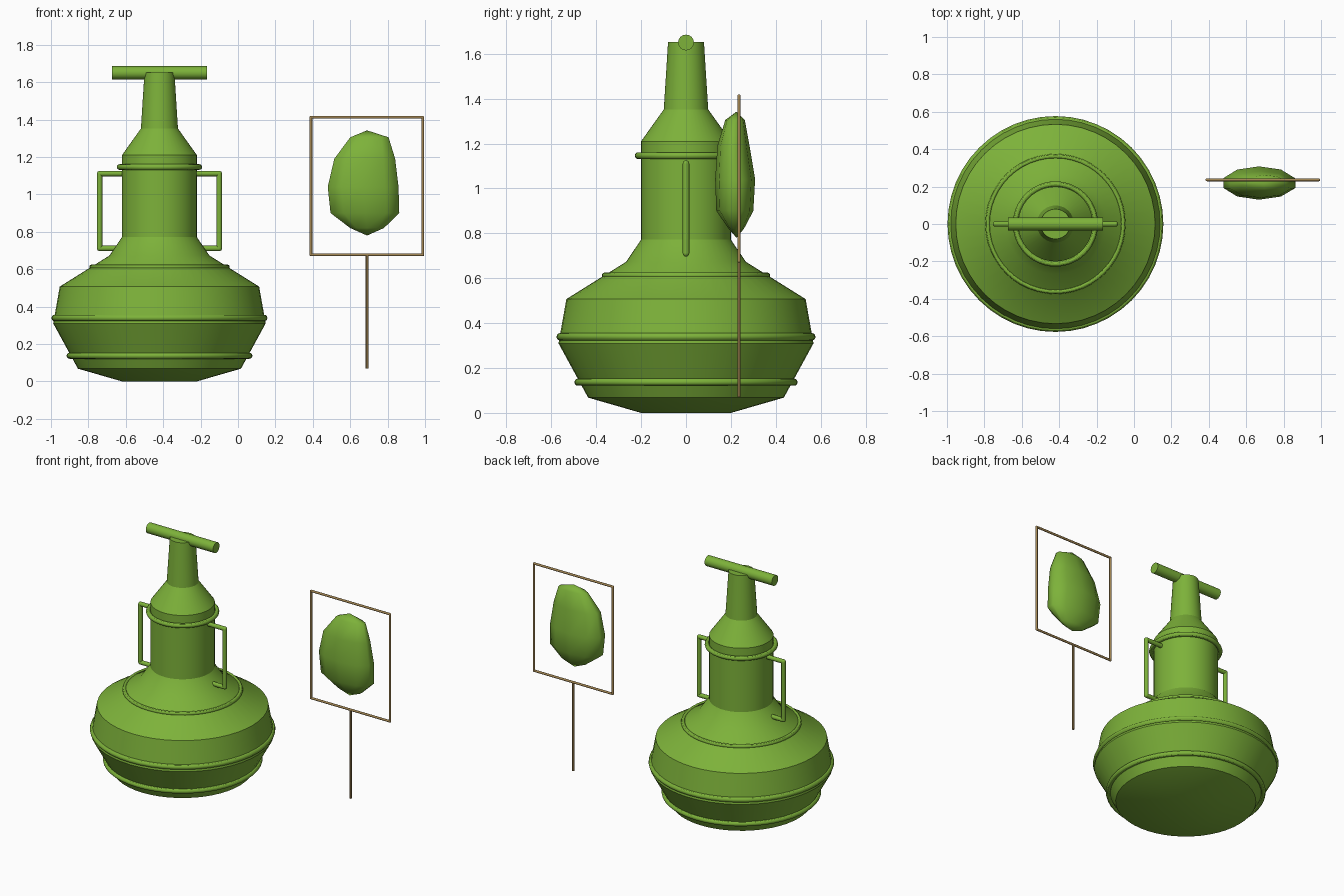
import bpy, bmesh, math
from mathutils import Vector

if "Cube" in bpy.data.objects:
    bpy.data.objects.remove(bpy.data.objects["Cube"])

CX = -0.42      # flask axis
SY = 0.236      # sign plane


def material(name, rgb):
    m = bpy.data.materials.new(name)
    m.diffuse_color = (*rgb, 1)
    m.use_nodes = True
    m.node_tree.nodes["Principled BSDF"].inputs["Base Color"].default_value = m.diffuse_color
    return m


green = material("leaf green", (0.205, 0.445, 0.042))
tan = material("tan wood", (0.36, 0.235, 0.085))


def finish(name, bm, mat, angle=30):
    bmesh.ops.remove_doubles(bm, verts=bm.verts, dist=1e-5)
    bmesh.ops.recalc_face_normals(bm, faces=bm.faces)
    me = bpy.data.meshes.new(name)
    bm.to_mesh(me)
    bm.free()
    me.materials.append(mat)
    ob = bpy.data.objects.new(name, me)
    bpy.context.collection.objects.link(ob)
    bpy.ops.object.select_all(action='DESELECT')
    ob.select_set(True)
    bpy.context.view_layer.objects.active = ob
    bpy.ops.object.shade_smooth_by_angle(angle=math.radians(angle))
    return ob


def lathe(name, profile, mat, closed=False, steps=48):
    """Spin an (r, z) profile around the flask axis."""
    bm = bmesh.new()
    vs = [bm.verts.new((CX + r, 0, z)) for r, z in profile]
    es = [bm.edges.new(p) for p in zip(vs, vs[1:])]
    if closed:
        es.append(bm.edges.new((vs[-1], vs[0])))
    bmesh.ops.spin(bm, geom=vs + es, cent=(CX, 0, 0), axis=(0, 0, 1),
                   angle=math.tau, steps=steps, use_duplicate=False)
    return finish(name, bm, mat)


def rods(name, points, radius, mat, closed=False, sides=12):
    """Round rods joined by ball corners along a path."""
    bm = bmesh.new()
    pts = [Vector(p) for p in points]
    for p in pts:
        b = bmesh.ops.create_uvsphere(bm, u_segments=sides, v_segments=8, radius=radius)
        bmesh.ops.translate(bm, verts=b["verts"], vec=p)
    for a, b in zip(pts, pts[1:] + (pts[:1] if closed else [])):
        add_rod(bm, a, b, radius, sides)
    return finish(name, bm, mat, 40)


def add_rod(bm, a, b, radius, sides):
    d = b - a
    c = bmesh.ops.create_cone(bm, cap_ends=True, segments=sides, radius1=radius,
                              radius2=radius, depth=d.length)
    rot = d.to_track_quat('Z', 'Y').to_matrix()
    bmesh.ops.rotate(bm, verts=c["verts"], cent=(0, 0, 0), matrix=rot)
    bmesh.ops.translate(bm, verts=c["verts"], vec=(a + b) / 2)


# Flask body
lathe("flask_body", [(0, 0), (0.2, 0), (0.436, 0.068), (0.568, 0.31), (0.533, 0.507),
                     (0.267, 0.673), (0.2, 0.772), (0.2, 1.21), (0.099, 1.352),
                     (0.08, 1.652), (0, 1.652)], green)

# Raised bands
for name, R, z, r in (("lower_band", 0.481, 0.137, 0.016), ("belly_band", 0.56, 0.339, 0.017),
                      ("shoulder_band", 0.362, 0.612, 0.013), ("neck_band", 0.213, 1.146, 0.015)):
    lathe(name, [(R + r * math.cos(t * math.tau / 12), z + r * math.sin(t * math.tau / 12))
                 for t in range(12)], green, closed=True)

# Side handles, mirrored
for side, s in (("left", -1), ("right", 1)):
    rods(side + "_handle", [(CX + s * x, 0, z) for x, z in
                            ((0.19, 1.111), (0.32, 1.111), (0.32, 0.711), (0.23, 0.711))],
         0.0145, green)

# Top cross bar
bm = bmesh.new()
add_rod(bm, Vector((CX - 0.255, 0, 1.65)), Vector((CX + 0.255, 0, 1.65)), 0.035, 24)
finish("top_bar", bm, green)

# Sign frame and post
rods("sign_frame", [(0.39, SY, 0.677), (0.988, SY, 0.677), (0.988, SY, 1.412),
                    (0.39, SY, 1.412)], 0.0075, tan, closed=True)
bm = bmesh.new()
add_rod(bm, Vector((0.69, SY, 0.07)), Vector((0.69, SY, 0.677)), 0.0075, 12)
finish("sign_post", bm, tan)

# Faceted pebble inside the frame: rings of (z, x min, x max, y min, y max)
rings = [(0.82, 0.60, 0.78, 0.19, 0.258), (0.90, 0.495, 0.862, 0.135, 0.30),
         (1.04, 0.48, 0.858, 0.13, 0.308), (1.19, 0.515, 0.84, 0.14, 0.283),
         (1.305, 0.60, 0.805, 0.175, 0.262)]
N = 10
bm = bmesh.new()
loops = []
for z, x0, x1, y0, y1 in rings:
    loops.append([bm.verts.new(((x0 + x1) / 2 + (x1 - x0) / 1.9 * math.cos((i + .5) * math.tau / N),
                                (y0 + y1) / 2 + (y1 - y0) / 2 * math.sin((i + .5) * math.tau / N), z))
                  for i in range(N)])
for a, b in zip(loops, loops[1:]):
    for i in range(N):
        j = (i + 1) % N
        bm.faces.new((a[i], a[j], b[j], b[i]))
for loop, z in ((loops[0], 0.78), (loops[-1], 1.342)):
    tip = bm.verts.new((0.69, 0.225, z))
    for i in range(N):
        bm.faces.new((loop[i], loop[(i + 1) % N], tip))
finish("pebble", bm, green, 60)
